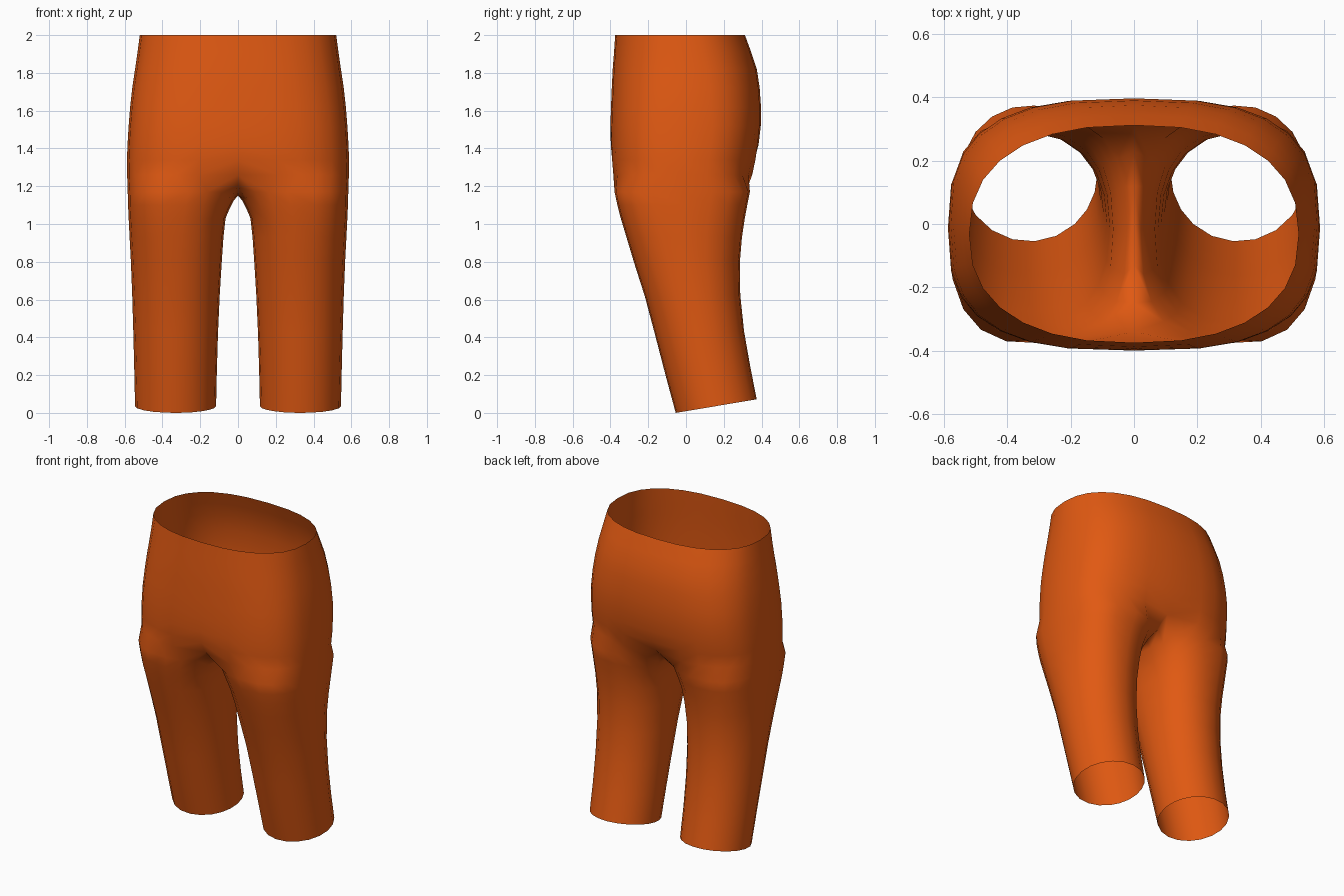
import bpy, bmesh, math

if "Cube" in bpy.data.objects:
    bpy.data.objects.remove(bpy.data.objects["Cube"])

M, K = 14, 6          # segments on the outer side and on the inner side of each leg
SPLIT = math.radians(132)


def spow(v, p):
    return math.copysign(abs(v) ** p, v)


def oval(a, cx, cy, rx, ry, n):
    """Point on a rounded-box outline; angle 0 points outward (+x)."""
    return cx + rx * spow(math.cos(a), 2 / n), cy + ry * spow(math.sin(a), 2 / n)


# Hip rings: z, half width, front y, back y, roundness
hips = [
    (2.00, 0.52, -0.375, 0.312, 2.4),
    (1.91, 0.532, -0.381, 0.345, 2.5),
    (1.82, 0.545, -0.388, 0.375, 2.6),
    (1.72, 0.560, -0.393, 0.390, 2.7),
    (1.62, 0.571, -0.397, 0.397, 2.8),
    (1.52, 0.579, -0.400, 0.396, 2.9),
    (1.42, 0.585, -0.400, 0.386, 2.9),
    (1.34, 0.588, -0.398, 0.374, 2.9),
    (1.26, 0.587, -0.391, 0.357, 2.9),
]
# Leg rings: z, inner x, outer x, front y, back y, roundness, tilt
legs = [
    (1.17, 0.022, 0.584, -0.379, 0.339, 2.7, 0.0),
    (1.10, 0.045, 0.582, -0.364, 0.325, 2.6, 0.0),
    (1.03, 0.066, 0.579, -0.346, 0.312, 2.5, 0.0),
    (0.93, 0.077, 0.574, -0.316, 0.297, 2.35, 0.0),
    (0.80, 0.086, 0.567, -0.277, 0.286, 2.2, 0.0),
    (0.62, 0.097, 0.560, -0.218, 0.288, 2.1, 0.005),
    (0.42, 0.106, 0.554, -0.163, 0.308, 2.05, 0.012),
    (0.22, 0.112, 0.549, -0.108, 0.341, 2.0, 0.024),
    (0.036, 0.116, 0.545, -0.055, 0.375, 2.0, 0.036),
]
# Crotch seam from back to front: y, z
seam = [(0.23, 1.195), (0.12, 1.16), (0.0, 1.15), (-0.13, 1.16), (-0.25, 1.195)]

bm = bmesh.new()
rings = []
for i, (z, w, yf, yb, n) in enumerate(hips):
    ring = []
    for j in range(M + 1):
        a = -math.pi / 2 + math.pi * j / M
        x, y = oval(a, 0, (yf + yb) / 2, w, (yb - yf) / 2, n)
        if j in (0, M):
            # centre line dips inward towards the crotch
            x = 0.0
            y *= (1, 1, 1, 1, 1, 1, 0.995, 0.97, 0.87)[i]
        ring.append(bm.verts.new((x, y, z)))
    rings.append(ring)
for a, b in zip(rings, rings[1:]):
    for j in range(M):
        bm.faces.new((a[j], b[j], b[j + 1], a[j + 1]))

# Leg tube starts from the last hip ring closed by the crotch seam
prev = rings[-1] + [bm.verts.new((0, y, z)) for y, z in seam]
for z, xi, xo, yf, yb, n, tilt in legs:
    ring = []
    for j in range(M + K):
        if j <= M:
            a = -SPLIT + 2 * SPLIT * j / M
        else:
            a = SPLIT + (2 * math.pi - 2 * SPLIT) * (j - M) / K
        x, y = oval(a, (xi + xo) / 2, (yf + yb) / 2, (xo - xi) / 2, (yb - yf) / 2, n)
        ring.append(bm.verts.new((x, y, z + tilt * math.sin(a))))
    # inner wall hangs a little lower right under the seam
    if z > 1.05:
        for j in range(M + 1, M + K):
            ring[j].co.z -= 0.045 if z > 1.15 else 0.02
    for j in range(M + K):
        k = (j + 1) % (M + K)
        bm.faces.new((prev[j], ring[j], ring[k], prev[k]))
    prev = ring

bmesh.ops.recalc_face_normals(bm, faces=bm.faces)
side = max(bm.faces, key=lambda f: f.calc_center_median().x)
if side.normal.x < 0:
    bmesh.ops.reverse_faces(bm, faces=bm.faces)
for f in bm.faces:
    f.smooth = True

mesh = bpy.data.meshes.new("trousers")
bm.to_mesh(mesh)
bm.free()
trousers = bpy.data.objects.new("trousers", mesh)
bpy.context.collection.objects.link(trousers)

# Left half and seam welding
mirror = trousers.modifiers.new("mirror", 'MIRROR')
mirror.use_clip = True
mirror.merge_threshold = 0.001

# Orange cloth
cloth = bpy.data.materials.new("orange cloth")
cloth.diffuse_color = (0.75, 0.1, 0.006, 1)
cloth.use_nodes = True
cloth.node_tree.nodes["Principled BSDF"].inputs["Base Color"].default_value = cloth.diffuse_color
mesh.materials.append(cloth)
